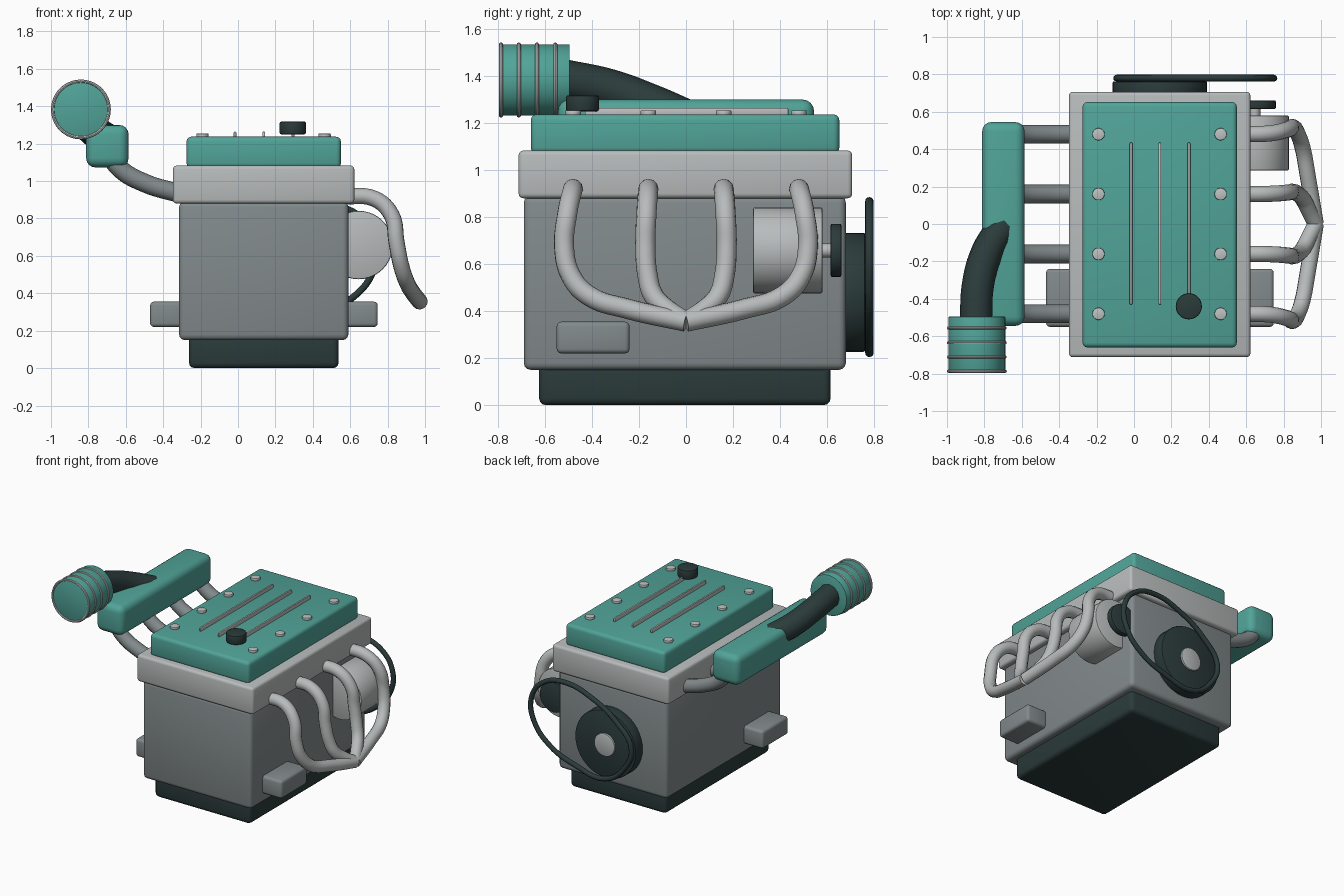
import bpy
import math
from mathutils import Vector

if "Cube" in bpy.data.objects:
    bpy.data.objects.remove(bpy.data.objects["Cube"])


def material(name, rgb):
    m = bpy.data.materials.new(name)
    m.diffuse_color = (*rgb, 1)
    m.use_nodes = True
    m.node_tree.nodes["Principled BSDF"].inputs["Base Color"].default_value = m.diffuse_color
    return m


TEAL = material("teal paint", (0.082, 0.37, 0.315))
IRON = material("cast iron grey", (0.225, 0.255, 0.26))
ALLOY = material("light alloy", (0.48, 0.50, 0.50))
STEEL = material("bright steel", (0.52, 0.54, 0.54))
BLACK = material("dark rubber", (0.024, 0.043, 0.043))


def finish(ob, name, mat):
    ob.name = name
    ob.data.materials.clear()
    ob.data.materials.append(mat)
    bpy.ops.object.select_all(action='DESELECT')
    ob.select_set(True)
    bpy.context.view_layer.objects.active = ob
    bpy.ops.object.shade_smooth_by_angle(angle=math.radians(40))
    return ob


def bevel(ob, width, segments=3):
    mod = ob.modifiers.new("rounded edges", 'BEVEL')
    mod.width = width
    mod.segments = segments
    mod.limit_method = 'ANGLE'
    bpy.context.view_layer.objects.active = ob
    bpy.ops.object.modifier_apply(modifier=mod.name)


def box(name, mat, x, y, z, round_=0.03, segments=3):
    """Rounded box from (min, max) ranges."""
    bpy.ops.mesh.primitive_cube_add(size=1)
    ob = bpy.context.object
    size = Vector([r[1] - r[0] for r in (x, y, z)])
    mid = Vector([(r[1] + r[0]) / 2 for r in (x, y, z)])
    for v in ob.data.vertices:
        v.co = v.co * size + mid
    bevel(ob, round_, segments)
    return finish(ob, name, mat)


def cylinder(name, mat, centre, radius, depth, along_y=False, round_=0.0, sides=32):
    rot = (math.pi / 2, 0, 0) if along_y else (0, 0, 0)
    bpy.ops.mesh.primitive_cylinder_add(vertices=sides, radius=radius, depth=depth,
                                        location=centre, rotation=rot)
    ob = bpy.context.object
    if round_:
        bevel(ob, round_, 2)
    return finish(ob, name, mat)


def tube(name, mat, points, radius, closed=False):
    """Round pipe through the points."""
    cu = bpy.data.curves.new(name, 'CURVE')
    cu.dimensions = '3D'
    cu.bevel_depth = radius
    cu.bevel_resolution = 4
    cu.resolution_u = 6
    cu.use_fill_caps = True
    sp = cu.splines.new('BEZIER')
    sp.bezier_points.add(len(points) - 1)
    sp.use_cyclic_u = closed
    for bp, p in zip(sp.bezier_points, points):
        bp.co = p
        bp.handle_left_type = bp.handle_right_type = 'AUTO'
    ob = bpy.data.objects.new(name, cu)
    bpy.context.collection.objects.link(ob)
    bpy.ops.object.select_all(action='DESELECT')
    ob.select_set(True)
    bpy.context.view_layer.objects.active = ob
    bpy.ops.object.convert(target='MESH')
    return finish(bpy.context.object, name, mat)


CX = 0.138                         # engine block centre line
ROWS = (-0.48, -0.16, 0.16, 0.48)  # cylinder positions

# Main body stack
box("oil_pan", BLACK, (-0.262, 0.538), (-0.625, 0.615), (0, 0.2), 0.03)
box("engine_block", IRON, (-0.315, 0.59), (-0.69, 0.68), (0.15, 0.89), 0.03)
box("cylinder_head", ALLOY, (-0.348, 0.622), (-0.712, 0.707), (0.88, 1.083), 0.02)
box("valve_cover", TEAL, (-0.275, 0.55), (-0.66, 0.652), (1.07, 1.237), 0.025)

# Engine mounts on both sides
box("left_mount", IRON, (-0.47, -0.28), (-0.55, -0.24), (0.22, 0.355), 0.02)
box("right_mount", IRON, (0.56, 0.747), (-0.55, -0.24), (0.22, 0.355), 0.02)

# Valve cover bolts, ribs and oil cap
for y in ROWS:
    for x in (-0.19, 0.463):
        cylinder("cover_bolt", STEEL, (x, y, 1.243), 0.033, 0.022, round_=0.004, sides=20)
for x in (-0.016, CX, 0.294):
    box("cover_rib", STEEL, (x - 0.007, x + 0.007), (-0.43, 0.435), (1.23, 1.264), 0.004, 2)
cylinder("oil_cap", BLACK, (0.293, -0.44, 1.284), 0.07, 0.068, round_=0.008)

# Intake plenum and runners
box("intake_plenum", TEAL, (-0.812, -0.585), (-0.545, 0.545), (1.073, 1.3), 0.05, 4)
for y in ROWS:
    tube("intake_runner", IRON, [(-0.70, y, 1.16), (-0.63, y, 1.065), (-0.50, y, 0.99),
                                 (-0.30, y, 0.93)], 0.05)

# Air duct and ribbed filter
tube("air_duct", BLACK, [(-0.845, -0.52, 1.385), (-0.835, -0.33, 1.345),
                         (-0.785, -0.15, 1.28), (-0.69, 0.0, 1.215)], 0.086)
cylinder("air_filter", TEAL, (-0.84, -0.642, 1.383), 0.152, 0.295, True, 0.006, 40)
for y in (-0.787, -0.711, -0.634, -0.556):
    bpy.ops.mesh.primitive_torus_add(location=(-0.84, y, 1.383), rotation=(math.pi / 2, 0, 0),
                                     major_radius=0.151, minor_radius=0.009,
                                     major_segments=40, minor_segments=8)
    finish(bpy.context.object, "filter_ring", STEEL)

# Exhaust header pipes, merging at one point; the path is (x, share of row y, z)
HEADER = [(0.57, 1.0, 0.92), (0.73, 1.01, 0.905), (0.82, 1.05, 0.82), (0.848, 1.08, 0.67),
          (0.872, 1.02, 0.55), (0.90, 0.86, 0.465), (0.93, 0.52, 0.41), (0.972, 0.0, 0.355)]
for y in ROWS:
    tube("exhaust_pipe", ALLOY, [(x, y * k, z) for x, k, z in HEADER], 0.043)

# Alternator with its pulley
cylinder("alternator", ALLOY, (0.645, 0.433, 0.658), 0.183, 0.295, True, 0.008, 40)
cylinder("alternator_shaft", ALLOY, (0.645, 0.6, 0.658), 0.03, 0.07, True)
cylinder("alternator_pulley", BLACK, (0.645, 0.638, 0.658), 0.113, 0.045, True, 0.006)

# Crank pulley and hub
cylinder("crank_pulley", BLACK, (CX, 0.715, 0.48), 0.253, 0.095, True, 0.008, 40)
cylinder("crank_hub", ALLOY, (CX, 0.74, 0.48), 0.085, 0.07, True, 0.004)

# Drive belt loop
BELT = [(0.13, 0.23), (0.38, 0.268), (0.59, 0.36), (0.72, 0.51), (0.74, 0.68), (0.64, 0.82),
        (0.46, 0.867), (0.24, 0.81), (0.03, 0.68), (-0.09, 0.52), (-0.04, 0.36)]
tube("drive_belt", BLACK, [(x, 0.78, z) for x, z in BELT], 0.018, closed=True)
